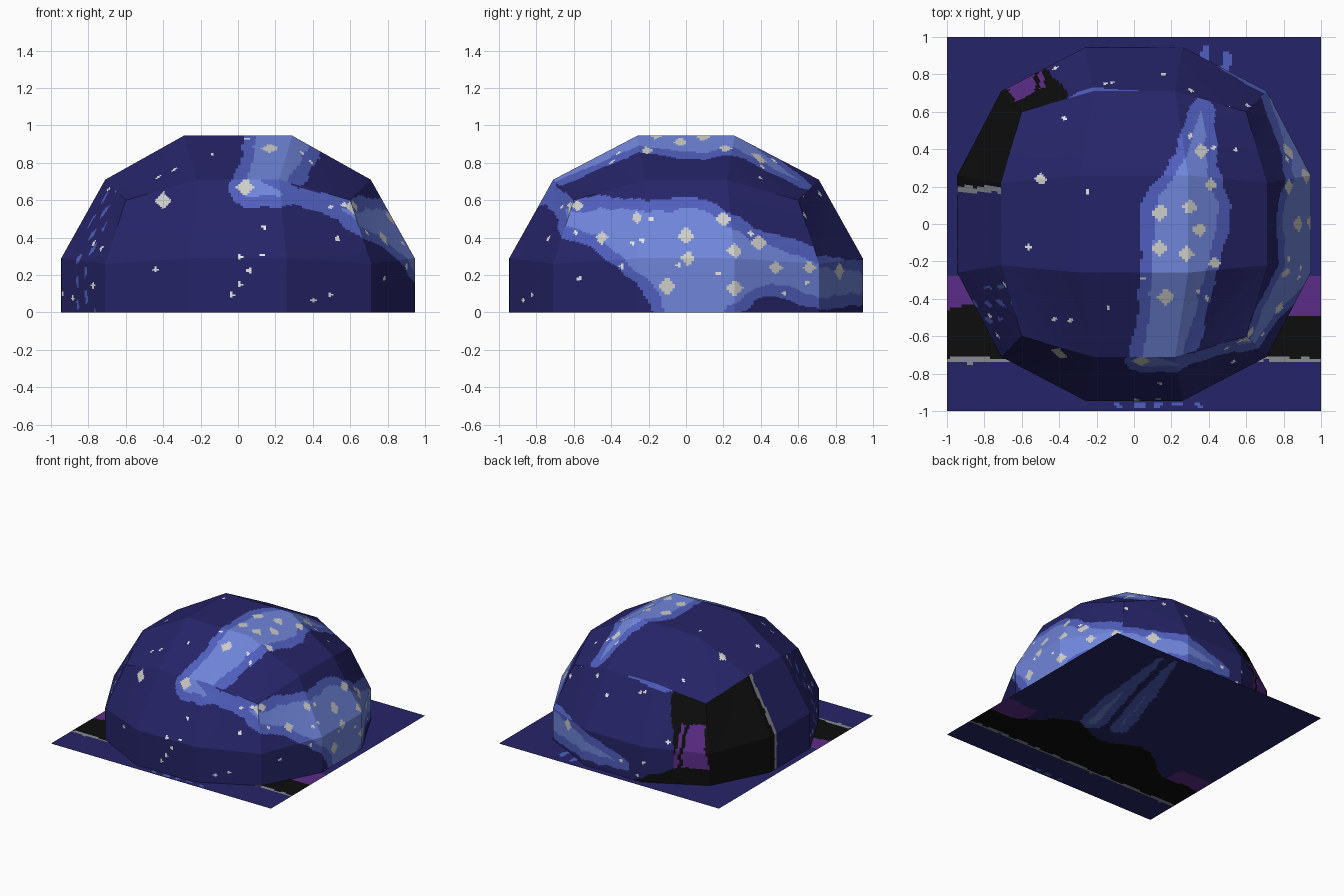
import bpy, bmesh, math, random
from mathutils import Vector, noise

if "Cube" in bpy.data.objects:
    bpy.data.objects.remove(bpy.data.objects["Cube"])

random.seed(4)
N = 36          # paint cells along each dome panel
G = 130         # paint cells along the ground


def material(name, rgb):
    m = bpy.data.materials.new(name)
    v = [int(rgb[k:k + 2], 16) / 255 for k in (0, 2, 4)]
    m.diffuse_color = (*[((c + .055) / 1.055) ** 2.4 if c > .04 else c / 12.92 for c in v], 1)
    m.use_nodes = True
    m.node_tree.nodes["Principled BSDF"].inputs["Base Color"].default_value = m.diffuse_color
    return m


MATS = [material("night navy", "262468"), material("haze blue", "505FBE"),
        material("glow blue", "7085DA"), material("mountain black", "0D0D0D"),
        material("dusk purple", "5C2C88"), material("ridge grey", "878A94"),
        material("star white", "E8E8E8"), material("big star grey", "CDCDCA")]
NAVY, HAZE, GLOW, BLACK, PURPLE, GREY, WHITE, BIG = range(8)

# Milky bands: paths of (across, up, radius) on each side
BANDS = {
    "top": [[(.36, .6, .07), (.33, .35, .12), (.28, .05, .24), (.2, -.5, .18), (.14, -.75, .17)]],
    "front": [[(.08, .67, .12), (.3, .62, .05), (.5, .57, .05), (.73, .49, .12)]],
    "right": [[(-.72, .51, .09), (-.45, .48, .14), (0, .31, .31), (.15, .25, .29),
               (.45, .26, .16), (.72, .17, .15)],
              [(0, .3, .28), (.05, .08, .24)]],
    "back": [[(.73, .16, .15), (.3, .16, .12), (-.1, .1, .05)],
             [(0, .72, .02), (-.32, .69, .03)]],
    "left": [],
    "ground": [[(.28, -.15, .1), (.38, .25, .08), (.5, .9, .02)],
               [(.06, -.1, .07), (.22, .4, .07), (.39, .94, .02)]],
}

# Big stars, largest first; small ones are scattered
BIG_STARS = {
    "top": [(.14, .06), (.14, -.13), (.17, -.39), (.28, -.16), (.3, .09), (.36, .39),
            (.35, -.03), (.41, .21), (-.5, .24), (.43, -.21)],
    "front": [(.04, .67), (.62, .57), (-.4, .6)],
    "right": [(-.1, .14), (.26, .13), (0, .41), (.39, .37), (.01, .29), (.26, .33),
              (.2, .5), (.48, .24), (.66, .24), (-.45, .4), (-.58, .57), (-.26, .51)],
    "back": [(.5, .22)],
}
STARS = {}
for side in BANDS:
    STARS[side] = [(a, b, .05 - .0017 * i, BIG)
                   for i, (a, b) in enumerate(BIG_STARS.get(side, []))]
    if side != "ground":
        low = -.65 if side == "top" else .04
        STARS[side] += [(random.uniform(-.65, .65), random.uniform(low, .66), .016, WHITE)
                        for _ in range(12)]


def depth(a, b, path):
    """How far a point lies inside a tapered path (negative outside)."""
    best = -1
    for (x1, y1, r1), (x2, y2, r2) in zip(path, path[1:]):
        dx, dy = x2 - x1, y2 - y1
        t = min(1, max(0, ((a - x1) * dx + (b - y1) * dy) / (dx * dx + dy * dy)))
        best = max(best, r1 + (r2 - r1) * t - math.hypot(a - x1 - dx * t, b - y1 - dy * t))
    return best


def land(side, a, b):
    """Mountains, dusk sky and ridge lines; None where there is only sky."""
    if side == "ground":
        ridge = -.25 - .28 * a * a + .07 * math.cos(9 * (a - .4))
        if -.715 < b < ridge:
            return BLACK
        if -.74 < b <= -.715:
            return GREY
        if abs(a) > .7 and ridge <= b < -.28:
            return PURPLE
        if abs(b + .965) < .01 and abs(a - .13) < .25 and math.sin(a * 60) > 0:
            return HAZE
    elif side == "left":
        if b < .75 and a > .17:
            return BLACK if a > .2 else GREY
        if abs(a + .52 - b * .2) < .09 and math.sin(a * 70) > .6 and math.sin(b * 50 + a * 30) > .2:
            return HAZE
    elif side == "back":
        if .13 < b < .45 and -.76 + .3 * b < a and (a < -.53 or -.505 < a < -.48):
            return PURPLE
        if a < -.55 + .3 * b or b < -.07 - .4 * a:
            return BLACK
    return None


def paint(side, a, b):
    for sa, sb, r, mat in STARS[side]:
        if abs(a - sa) + abs(b - sb) < r and (mat == BIG or land(side, a, b) is None):
            return mat
    # ragged edges
    wobble = Vector((a * 12, b * 12, 0))
    a += .016 * noise.noise(wobble)
    b += .016 * noise.noise(wobble + Vector((0, 0, 9)))
    ground = land(side, a, b)
    if ground is not None:
        return ground
    d = max([depth(a, b, path) for path in BANDS[side]], default=-1)
    return NAVY if d < 0 else HAZE if d < .065 else GLOW


def painted_panel(bm, corners, n, side, key):
    """Flat panel split into cells; key picks the two paint coordinates."""
    p, q, r, s = [Vector(c) for c in corners]
    grid = [[bm.verts.new(p.lerp(q, i / n).lerp(s.lerp(r, i / n), j / n))
             for i in range(n + 1)] for j in range(n + 1)]
    for j in range(n):
        for i in range(n):
            f = bm.faces.new((grid[j][i], grid[j][i + 1], grid[j + 1][i + 1], grid[j + 1][i]))
            c = f.calc_center_median()
            f.material_index = paint(side, c[key[0]], c[key[1]])


def finish(bm, name, flat):
    bmesh.ops.remove_doubles(bm, verts=bm.verts[:], dist=1e-5)
    bm.normal_update()
    for f in bm.faces:                      # face outward
        out = Vector((0, 0, 1)) if flat else f.calc_center_median()
        if f.normal.dot(out) < 0:
            f.normal_flip()
    me = bpy.data.meshes.new(name)
    bm.to_mesh(me)
    bm.free()
    for m in MATS:
        me.materials.append(m)
    bpy.context.collection.objects.link(bpy.data.objects.new(name, me))


def mirrored(*half):
    return list(half) + [(-x, y, z) for x, y, z in reversed(half)]


# Dome: upper half of a rounded cube, 3 panels across each side
E, F = .71, .945
side_rows = [mirrored((-E, E, 0), (-.26, F, 0)),
             mirrored((-E, E, .26), (-.26, F, .29)),
             mirrored((-.6, .6, .6), (-.22, E, E))]
top_rows = [mirrored((-.6, -.6, .6), (-.22, -E, E)),
            mirrored((-E, -.22, E), (-.29, -.26, F))]
top_rows += [[(x, -y, z) for x, y, z in row] for row in reversed(top_rows)]
PLACES = [("front", lambda t, d, z: (t, -d, z), (0, 2)),
          ("back", lambda t, d, z: (t, d, z), (0, 2)),
          ("right", lambda t, d, z: (d, t, z), (1, 2)),
          ("left", lambda t, d, z: (-d, t, z), (1, 2)),
          ("top", lambda x, y, z: (x, y, z), (0, 1))]
bm = bmesh.new()
for side, place, key in PLACES:
    rows = top_rows if side == "top" else side_rows
    for lo, hi in zip(rows, rows[1:]):
        for k in range(3):
            corners = [place(*c) for c in (lo[k], lo[k + 1], hi[k + 1], hi[k])]
            painted_panel(bm, corners, N, side, key)
finish(bm, "sky_dome", False)

# Ground sheet with the painted mountain range
bm = bmesh.new()
painted_panel(bm, [(-1, -1, 0), (1, -1, 0), (1, 1, 0), (-1, 1, 0)], G, "ground", (0, 1))
finish(bm, "ground_sheet", True)
